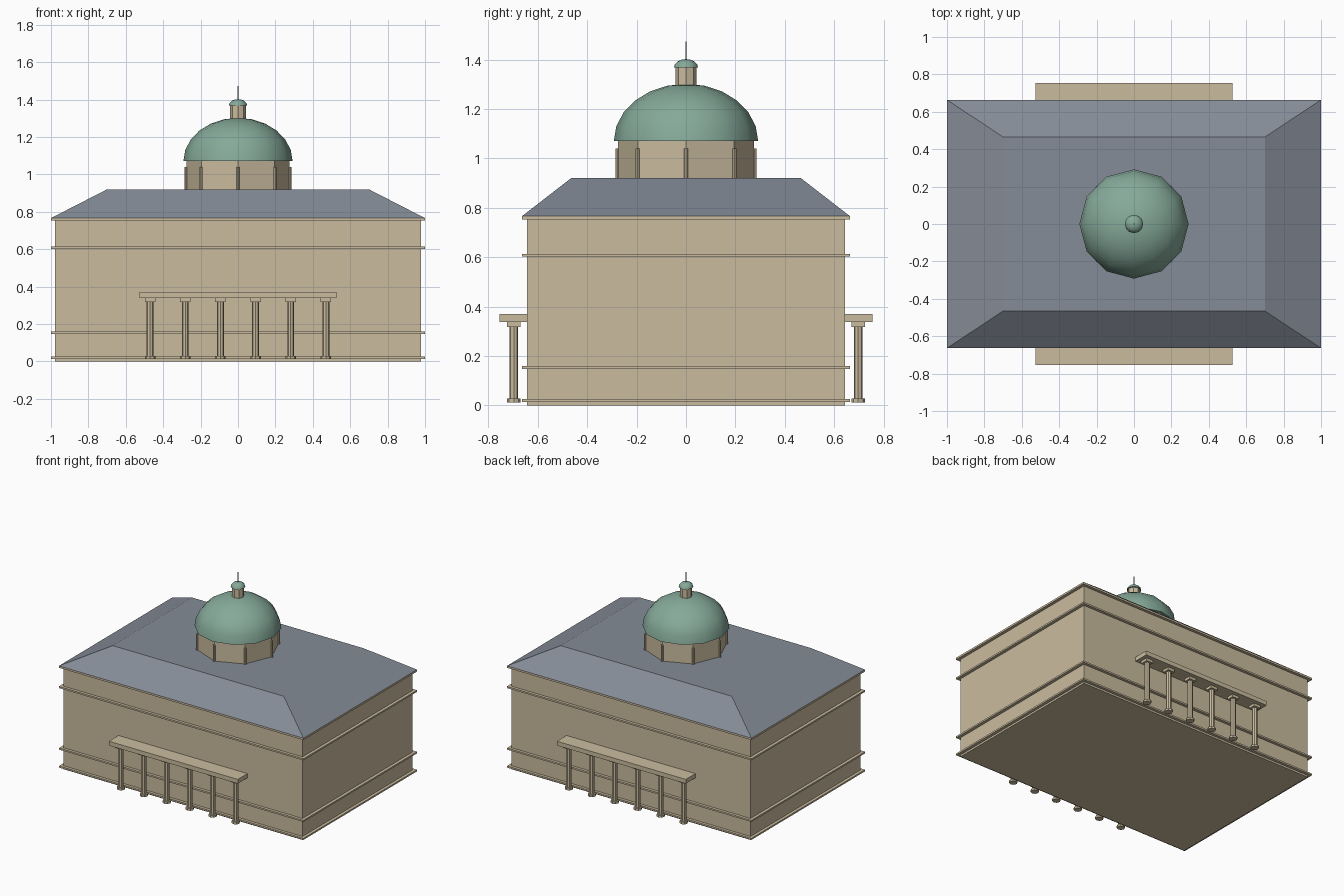
import bpy, bmesh
from math import radians, sin, cos, pi
from mathutils import Matrix, Vector

cube = bpy.data.objects.get("Cube")
if cube:
    bpy.data.objects.remove(cube, do_unlink=True)


def material(name, rgb):
    m = bpy.data.materials.new(name)
    m.use_nodes = True
    m.diffuse_color = (*rgb, 1)
    m.node_tree.nodes["Principled BSDF"].inputs["Base Color"].default_value = (*rgb, 1)
    return m


STONE = material("warm stone", (0.59, 0.50, 0.345))
SLATE = material("grey slate", (0.235, 0.262, 0.31))
COPPER = material("aged copper", (0.235, 0.40, 0.32))
IRON = material("dark iron", (0.2, 0.21, 0.2))


def finish(name, bm, mat, smooth=False):
    bmesh.ops.recalc_face_normals(bm, faces=bm.faces)
    mesh = bpy.data.meshes.new(name)
    bm.to_mesh(mesh)
    bm.free()
    mesh.materials.append(mat)
    obj = bpy.data.objects.new(name, mesh)
    bpy.context.collection.objects.link(obj)
    if smooth:
        bpy.ops.object.select_all(action="DESELECT")
        obj.select_set(True)
        bpy.context.view_layer.objects.active = obj
        bpy.ops.object.shade_smooth_by_angle(angle=radians(40))
    return obj


def add_box(bm, x, y, half_x, half_y, z0, z1, top=None):
    """Box between two heights; top gives the half sizes of a tapered upper face."""
    verts = bmesh.ops.create_cube(bm, size=2)["verts"]
    for v in verts:
        hx, hy = top if top and v.co.z > 0 else (half_x, half_y)
        v.co = Vector((x + v.co.x * hx, y + v.co.y * hy, z1 if v.co.z > 0 else z0))


def add_prism(bm, x, y, radius, z0, z1, sides=8):
    bmesh.ops.create_cone(bm, cap_ends=True, segments=sides, radius1=radius, radius2=radius,
                          depth=z1 - z0, matrix=Matrix.Translation((x, y, (z0 + z1) / 2)))


def dome(name, radius, z0, height, rings, sides=12):
    """Half ellipsoid: an elliptical profile spun about z, closed below."""
    bm = bmesh.new()
    verts = [bm.verts.new((radius * cos(a), 0, z0 + height * sin(a)))
             for a in (pi / 2 * i / rings for i in range(rings + 1))]
    verts.append(bm.verts.new((0, 0, z0)))
    edges = [bm.edges.new(pair) for pair in zip(verts, verts[1:-1])]
    edges.append(bm.edges.new((verts[-1], verts[0])))
    bmesh.ops.spin(bm, geom=verts + edges, axis=(0, 0, 1), cent=(0, 0, 0),
                   angle=2 * pi, steps=sides)
    bmesh.ops.remove_doubles(bm, verts=bm.verts, dist=0.0005)
    return finish(name, bm, COPPER, smooth=True)


# Main block
bm = bmesh.new()
add_box(bm, 0, 0, 0.978, 0.643, 0, 0.76)
finish("main_block", bm, STONE)

# String courses and cornice
for name, z0, z1 in (("plinth_course", 0.014, 0.026), ("lower_course", 0.147, 0.159),
                     ("upper_course", 0.602, 0.614), ("cornice", 0.752, 0.766)):
    bm = bmesh.new()
    add_box(bm, 0, 0, 1, 0.664, z0, z1)
    finish(name, bm, STONE)

# Hipped roof with a flat deck
bm = bmesh.new()
add_box(bm, 0, 0, 1, 0.664, 0.766, 0.92, top=(0.7, 0.465))
finish("roof", bm, SLATE)

# Colonnades on the front and the back
for side, s in (("front", -1), ("back", 1)):
    bm = bmesh.new()
    add_box(bm, 0, s * 0.697, 0.527, 0.058, 0.338, 0.37)
    finish(side + "_entablature", bm, STONE)
    bm = bmesh.new()
    for i in range(6):
        x, y = -0.47 + i * 0.188, s * 0.697
        add_prism(bm, x, y, 0.028, 0.012, 0.028)
        add_prism(bm, x, y, 0.018, 0.028, 0.318)
        add_box(bm, x, y, 0.028, 0.028, 0.318, 0.338)
    finish(side + "_columns", bm, STONE)

# Octagonal drum with corner pilasters
bm = bmesh.new()
add_prism(bm, 0, 0, 0.275, 0.92, 1.072)
finish("drum", bm, STONE)
bm = bmesh.new()
for i in range(8):
    a = i * pi / 4
    add_prism(bm, 0.278 * cos(a), 0.278 * sin(a), 0.008, 0.92, 1.04)
finish("drum_pilasters", bm, STONE)

# Dome, lantern, cap and finial
dome("dome", 0.292, 1.07, 0.232, 6)
bm = bmesh.new()
add_prism(bm, 0, 0, 0.042, 1.29, 1.37)
finish("lantern", bm, STONE)
dome("lantern_cap", 0.049, 1.367, 0.035, 4)
bm = bmesh.new()
add_prism(bm, 0, 0, 0.003, 1.395, 1.473, 6)
finish("finial", bm, IRON)
